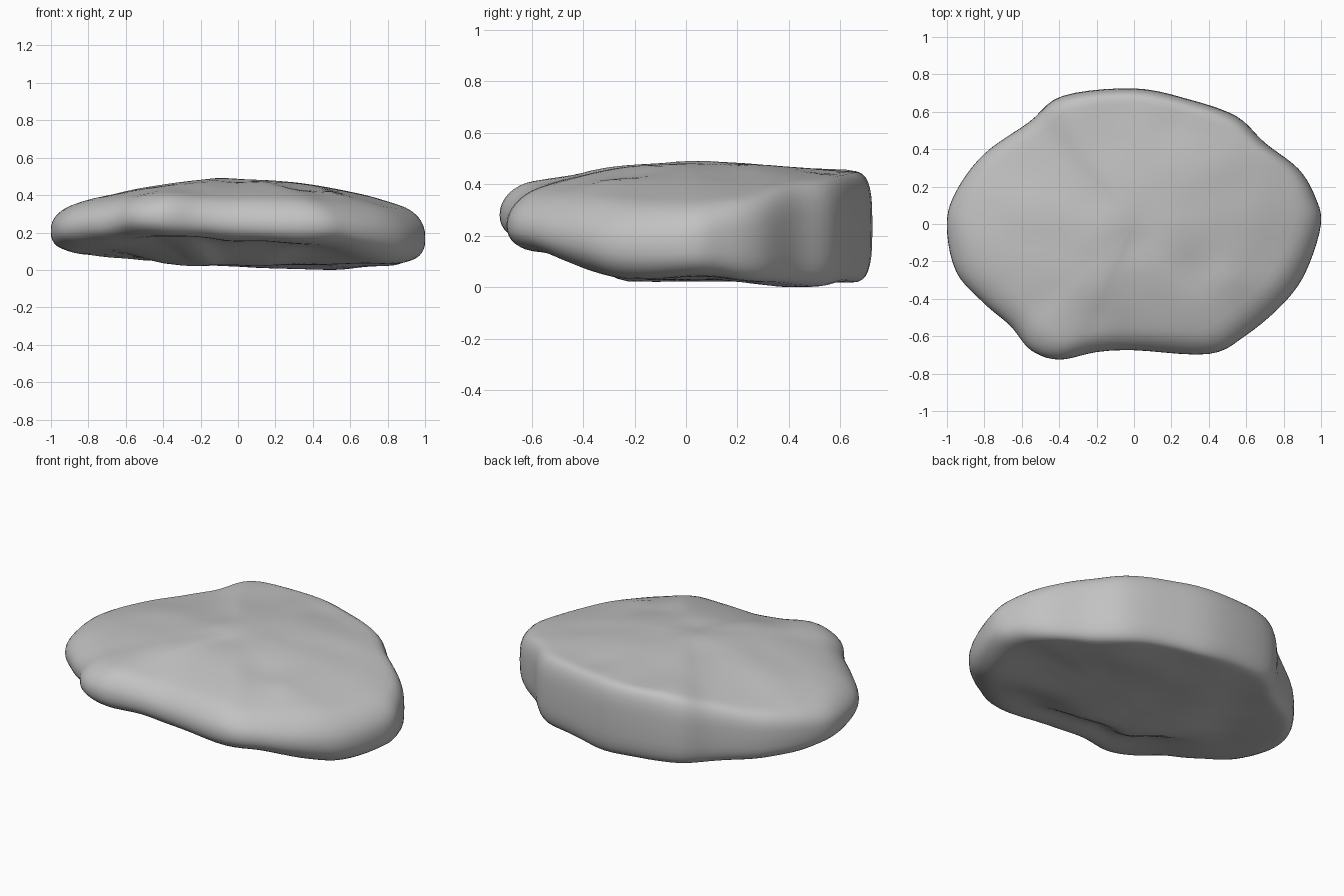
import bpy, bmesh, math
from mathutils import Vector, noise

cube = bpy.data.objects.get("Cube")
if cube:
    bpy.data.objects.remove(cube, do_unlink=True)

# Rim of the stone: x, y, upper edge height, lower edge height
RIM = [
    (1, 0, .3, .05), (.97, .15, .32, .05), (.88, .3, .35, .03), (.7, .44, .4, .02),
    (.55, .58, .42, .01), (.3, .67, .445, .02), (0, .73, .46, .03), (-.38, .69, .455, .05),
    (-.56, .55, .39, .06), (-.8, .38, .34, .08), (-.95, .18, .32, .1), (-1, 0, .32, .11),
    (-.95, -.25, .33, .13), (-.8, -.42, .35, .15), (-.66, -.54, .37, .17),
    (-.55, -.67, .385, .19), (-.4, -.72, .39, .19), (-.2, -.68, .37, .18),
    (0, -.67, .355, .16), (.4, -.69, .345, .15), (.6, -.59, .33, .13),
    (.8, -.42, .315, .07), (.92, -.25, .3, .04),
]
# Shallow dents and swellings on the upper face: x, y, radius, height
DENTS = [(.35, -.22, .13, -.015), (-.25, -.47, .12, -.012), (0, -.1, .1, -.01),
         (-.12, .05, .1, .008), (.2, .55, .1, -.008), (.5, -.3, .08, .008),
         (-.1, .52, .2, -.014)]
STEPS = 5
TOP, BASE = .495, .035


def smooth_loop(points):
    """Closed spline through the points."""
    pts = [Vector(p) for p in points]
    n, out = len(pts), []
    for i in range(n):
        a, b, c, d = (pts[(i + k) % n] for k in (-1, 0, 1, 2))
        for j in range(STEPS):
            t = j / STEPS
            out.append(b + .5 * t * ((c - a) + t * ((2 * a - 5 * b + 4 * c - d)
                                                    + t * (3 * (b - c) + d - a))))
    return out


def ease(t):
    t = max(0, min(1, t))
    return t * t * (3 - 2 * t)


def upper(s, p):
    x, y = p.x * s, p.y * s
    z = TOP + (p.z - TOP) * s ** 1.9
    for dx, dy, r, h in DENTS:
        z += h * math.exp(-((x - dx) ** 2 + (y - dy) ** 2) / (r * r))
    return z + .006 * noise.noise(Vector((x * 5, y * 5, 1)))


def lower(s, p):
    x, y = p.x * s, p.y * s
    z = BASE + (p.w - BASE) * ease((s - .3) / .42)
    return z + .012 * noise.noise(Vector((x * 4, y * 4, 7)))


def power(v, e):
    return math.copysign(abs(v) ** e, v)


def place(p, flat, angle):
    """Point on the section below rim point p; the front edge is softer than the back."""
    soft = ease((.4 - p.y) / .8)
    inset, e = .11 + .07 * soft, .65 + .25 * soft
    s = (1 - inset) * flat + inset * power(math.cos(angle), e)
    f = .5 + .5 * power(math.sin(angle), e)
    lo, hi = lower(s, p), upper(s, p)
    return p.x * s, p.y * s, lo + (hi - lo) * f


# Section from the crown, round the rim, to the underside: flat scale, edge angle
quarter = math.pi / 2
section = [(k / 13, quarter) for k in range(1, 13)]
section += [(1, quarter * (1 - k / 8)) for k in range(17)]
section += [(k / 13, -quarter) for k in range(12, 0, -1)]

# Stone body
rim = smooth_loop(RIM)
count = len(rim)
bm = bmesh.new()
rings = [[bm.verts.new(place(p, flat, angle)) for p in rim] for flat, angle in section]
for r, q in zip(rings, rings[1:]):
    for i in range(count):
        j = (i + 1) % count
        bm.faces.new((r[i], q[i], q[j], r[j]))
crown = bm.verts.new((0, 0, upper(0, rim[0])))
bottom = bm.verts.new((0, 0, lower(0, rim[0])))
for i in range(count):
    j = (i + 1) % count
    bm.faces.new((crown, rings[0][i], rings[0][j]))
    bm.faces.new((bottom, rings[-1][j], rings[-1][i]))

# Rest the stone on the ground, centred
for axis in range(3):
    values = [v.co[axis] for v in bm.verts]
    shift = min(values) if axis == 2 else (min(values) + max(values)) / 2
    for v in bm.verts:
        v.co[axis] -= shift
bmesh.ops.recalc_face_normals(bm, faces=bm.faces)

mesh = bpy.data.meshes.new("flat_stone")
bm.to_mesh(mesh)
bm.free()
stone = bpy.data.objects.new("flat_stone", mesh)
bpy.context.collection.objects.link(stone)

# Plain grey stone
grey = bpy.data.materials.new("stone grey")
grey.use_nodes = True
colour = (.54, .54, .54, 1)
grey.diffuse_color = colour
grey.node_tree.nodes["Principled BSDF"].inputs["Base Color"].default_value = colour
mesh.materials.append(grey)

bpy.context.view_layer.objects.active = stone
stone.select_set(True)
bpy.ops.object.shade_smooth()
